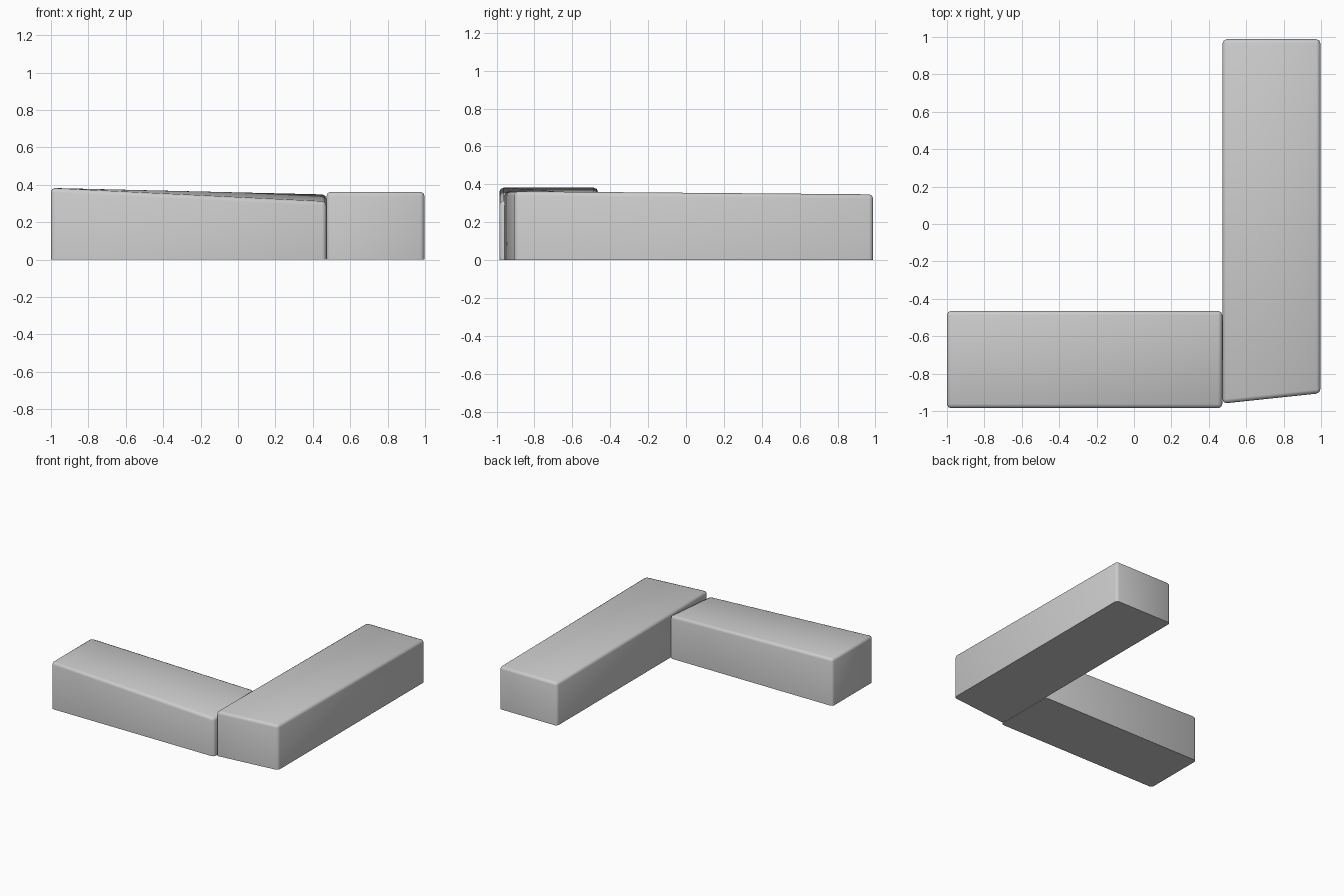
import bpy, bmesh
from math import radians

cube = bpy.data.objects.get("Cube")
if cube:
    bpy.data.objects.remove(cube, do_unlink=True)

GREY = (0.6, 0.6, 0.6, 1)
stone = bpy.data.materials.new("plain grey")
stone.use_nodes = True
stone.diffuse_color = GREY
stone.node_tree.nodes["Principled BSDF"].inputs["Base Color"].default_value = GREY


def block(name, corners, bevel):
    """Upright block from four (x, y, height) corners, rounded except at the base."""
    bm = bmesh.new()
    base = [bm.verts.new((x, y, 0)) for x, y, h in corners]
    top = [bm.verts.new(c) for c in corners]
    bm.faces.new(base[::-1])
    bm.faces.new(top)
    for i in range(4):
        j = (i + 1) % 4
        bm.faces.new((base[i], base[j], top[j], top[i]))
    edges = [e for e in bm.edges if any(v in top for v in e.verts)]
    bmesh.ops.bevel(bm, geom=edges, offset=bevel, segments=2, profile=0.5,
                    affect='EDGES', clamp_overlap=True)
    mesh = bpy.data.meshes.new(name)
    bm.to_mesh(mesh)
    bm.free()
    mesh.materials.append(stone)
    obj = bpy.data.objects.new(name, mesh)
    bpy.context.collection.objects.link(obj)
    bpy.ops.object.select_all(action='DESELECT')
    obj.select_set(True)
    bpy.context.view_layer.objects.active = obj
    bpy.ops.object.shade_smooth_by_angle(angle=radians(60))


# Short block, its top sloping and twisting down toward the joint
block("short_block", [(-1, -0.985, 0.383), (0.472, -0.985, 0.31),
                      (0.472, -0.465, 0.35), (-1, -0.465, 0.383)], 0.022)

# Long block, with a slanted front end
block("long_block", [(0.474, -0.96, 0.363), (0.997, -0.905, 0.363),
                     (0.997, 0.988, 0.347), (0.474, 0.988, 0.347)], 0.022)
